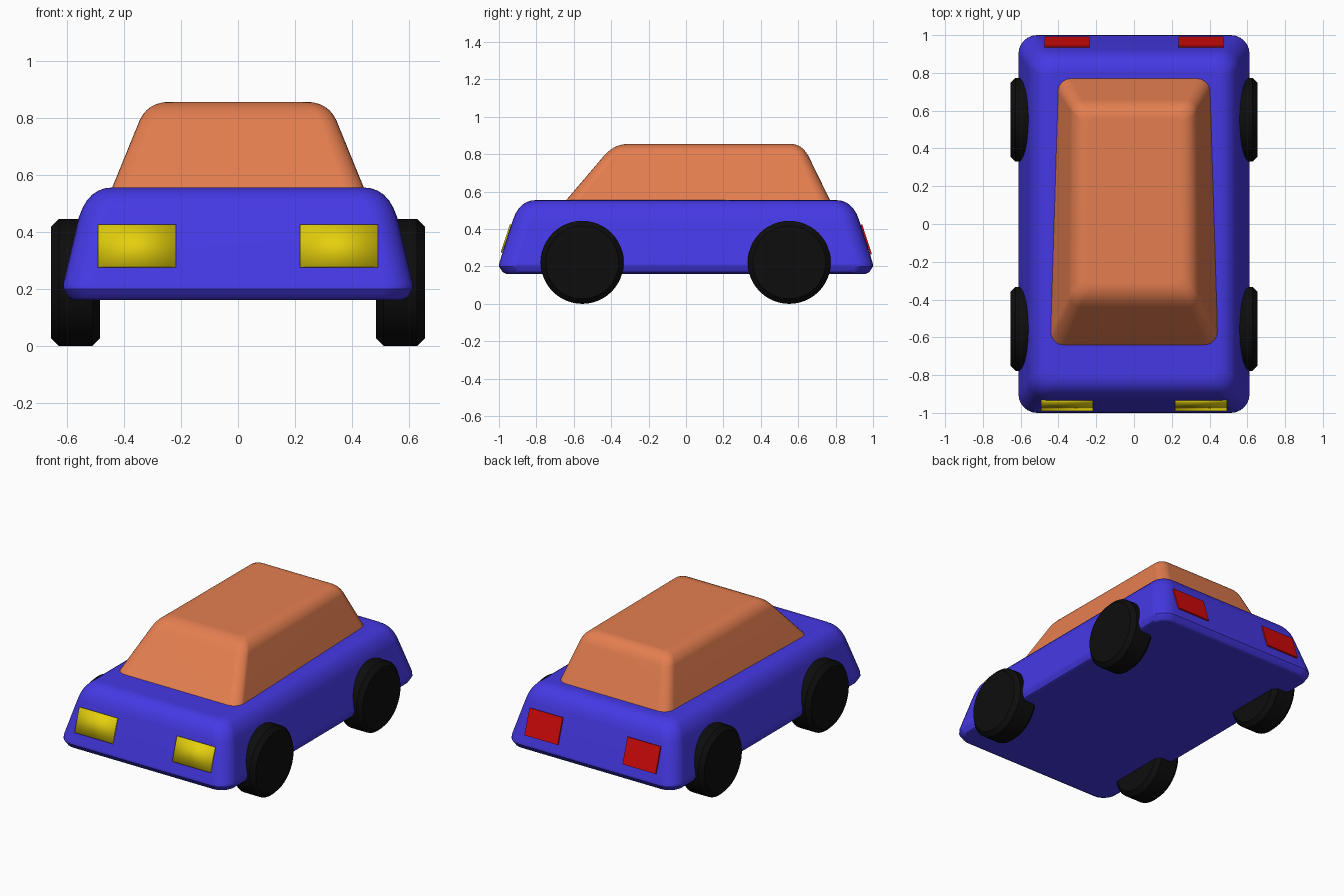
import bpy, bmesh, math
from mathutils import Matrix, Vector

cube = bpy.data.objects.get("Cube")
if cube:
    bpy.data.objects.remove(cube, do_unlink=True)


def material(name, rgb):
    m = bpy.data.materials.new(name)
    m.use_nodes = True
    m.diffuse_color = (*rgb, 1)
    m.node_tree.nodes["Principled BSDF"].inputs["Base Color"].default_value = (*rgb, 1)
    return m


BLUE = material("blue paint", (0.06, 0.04, 0.78))
ORANGE = material("orange paint", (0.78, 0.21, 0.08))
YELLOW = material("yellow lamp", (0.78, 0.63, 0.004))
RED = material("red lamp", (0.65, 0.003, 0.003))
BLACK = material("black rubber", (0.004, 0.004, 0.004))


def add_object(name, bm, mat, smooth_angle=None):
    bmesh.ops.recalc_face_normals(bm, faces=bm.faces)
    mesh = bpy.data.meshes.new(name)
    bm.to_mesh(mesh)
    bm.free()
    mesh.materials.append(mat)
    ob = bpy.data.objects.new(name, mesh)
    bpy.context.collection.objects.link(ob)
    if smooth_angle:
        bpy.ops.object.select_all(action="DESELECT")
        ob.select_set(True)
        bpy.context.view_layer.objects.active = ob
        bpy.ops.object.shade_smooth_by_angle(angle=math.radians(smooth_angle))
    return ob


def outline(level, steps=6):
    """Rounded four-sided outline at one height."""
    z, front, back, wide_front, wide_back, r = level
    corners = [(wide_back, back), (-wide_back, back),
               (-wide_front, front), (wide_front, front)]
    points = []
    for i, (x, y) in enumerate(corners):
        cx, cy = x - math.copysign(r, x), y - (r if i < 2 else -r)
        for s in range(steps + 1):
            a = math.pi / 2 * (i + s / steps)
            points.append(Vector((cx + r * math.cos(a), cy + r * math.sin(a), z)))
    return points


def rounded_edge(start, corner, end, steps=6):
    """Levels that curve from the wall onto the top."""
    return [tuple((1 - t) ** 2 * a + 2 * t * (1 - t) * b + t * t * c
                  for a, b, c in zip(start, corner, end))
            for t in (i / steps for i in range(steps + 1))]


def loft(name, levels, mat):
    bm = bmesh.new()
    rings = [[bm.verts.new(p) for p in outline(lv)] for lv in levels]
    n = len(rings[0])
    for low, high in zip(rings, rings[1:]):
        for i in range(n):
            j = (i + 1) % n
            bm.faces.new((low[i], low[j], high[j], high[i]))
    bm.faces.new(rings[0])
    bm.faces.new(rings[-1])
    ob = add_object(name, bm, mat, 30)
    mod = ob.modifiers.new("even shading", "WEIGHTED_NORMAL")
    mod.keep_sharp = True
    return ob


# Lower body: narrow chamfer below, leaning walls, rounded shoulder
def body_level(z, y, x, r):
    return (z, -y, y, x, x, r)


loft("body", [body_level(0.16, 0.96, 0.575, 0.07),
              body_level(0.17, 0.98, 0.595, 0.09),
              body_level(0.2, 1.0, 0.612, 0.1),
              body_level(0.22, 0.998, 0.612, 0.1)]
     + rounded_edge(body_level(0.45, 0.925, 0.558, 0.1),
                    body_level(0.555, 0.89, 0.525, 0.09),
                    body_level(0.555, 0.8, 0.44, 0.04)), BLUE)

# Cabin: tapers upward and slightly towards the back
loft("cabin", [(0.54, -0.653, 0.777, 0.447, 0.407, 0.07)]
     + rounded_edge((0.79, -0.44, 0.655, 0.345, 0.335, 0.06),
                    (0.855, -0.385, 0.62, 0.315, 0.31, 0.05),
                    (0.855, -0.31, 0.56, 0.24, 0.24, 0.03)), ORANGE)


# Wheels: chamfered cylinders
def wheel(name, x, y):
    bm = bmesh.new()
    place = Matrix.Translation((x, y, 0.222)) @ Matrix.Rotation(math.pi / 2, 4, "Y")
    bmesh.ops.create_cone(bm, cap_ends=True, segments=48, radius1=0.222,
                          radius2=0.222, depth=0.172, matrix=place)
    rims = [e for e in bm.edges if any(len(f.verts) > 4 for f in e.link_faces)]
    bmesh.ops.bevel(bm, geom=rims, offset=0.027, segments=1, affect="EDGES")
    add_object(name, bm, BLACK, 30)


# Lamps: thin plates lying on the leaning end walls
LEAN = math.atan(0.326)


def lamp(name, x, end, z, width, height, mat, smooth_angle=None):
    y = 1.0 - 0.326 * (z - 0.22) + 0.004
    bm = bmesh.new()
    place = (Matrix.Translation((x, end * y, z)) @ Matrix.Rotation(end * LEAN, 4, "X")
             @ Matrix.Diagonal((width, 0.009, height, 1)))
    bmesh.ops.create_cube(bm, size=1, matrix=place)
    add_object(name, bm, mat, smooth_angle)


for side, s in (("left", 1), ("right", -1)):
    wheel(f"front_{side}_wheel", s * 0.569, -0.555)
    wheel(f"rear_{side}_wheel", s * 0.569, 0.552)
    lamp(f"{side}_headlight", s * 0.354, -1, 0.35, 0.275, 0.157, YELLOW, 180)
    lamp(f"{side}_taillight", s * 0.355, 1, 0.344, 0.24, 0.168, RED)
